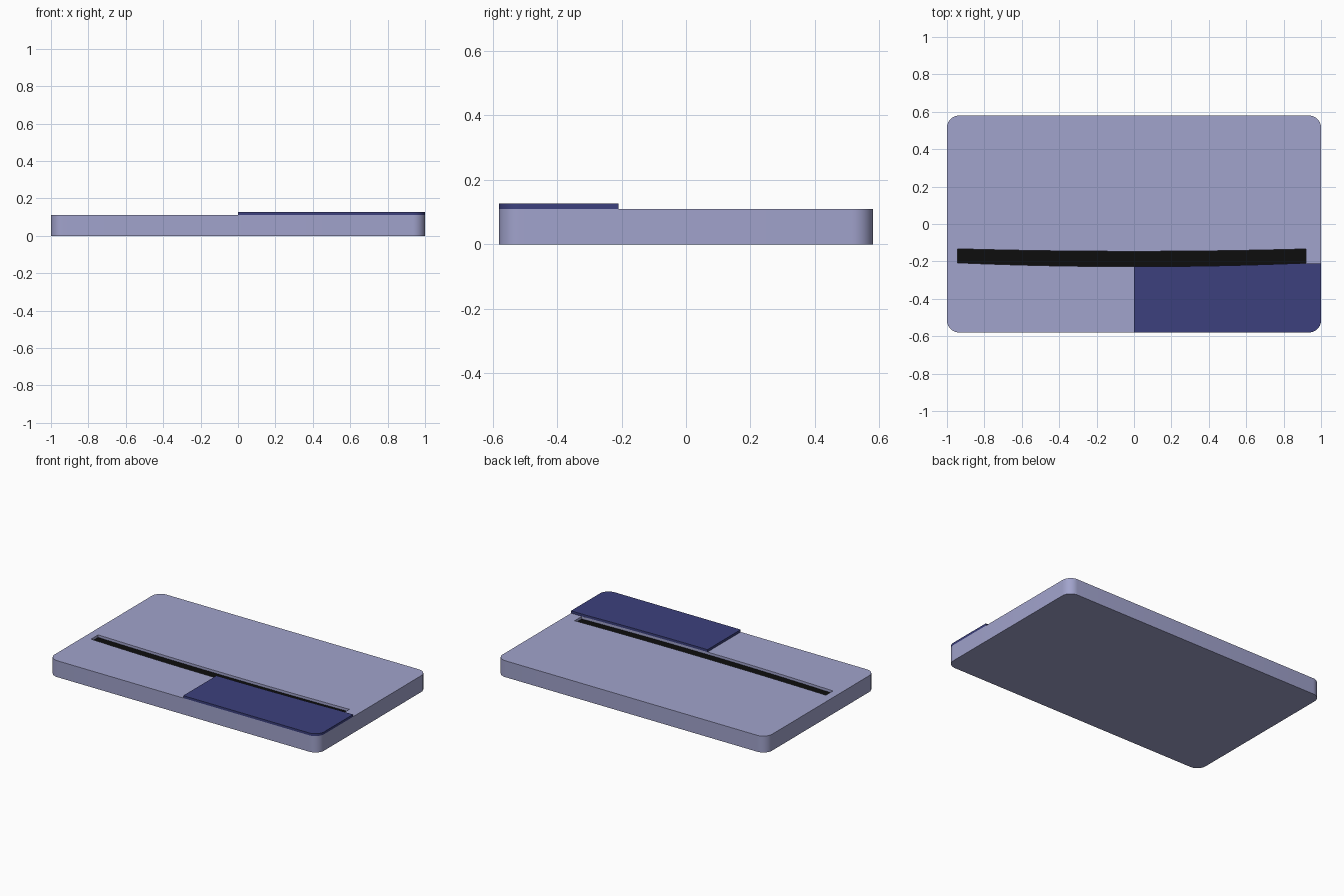
import bpy, bmesh, math

if "Cube" in bpy.data.objects:
    bpy.data.objects.remove(bpy.data.objects["Cube"], do_unlink=True)


def material(name, rgb):
    mat = bpy.data.materials.new(name)
    mat.use_nodes = True
    mat.diffuse_color = (*rgb, 1)
    mat.node_tree.nodes["Principled BSDF"].inputs["Base Color"].default_value = (*rgb, 1)
    return mat


lavender = material("lavender", (0.356, 0.366, 0.604))
navy = material("navy", (0.045, 0.051, 0.205))
black = material("black", (0.004, 0.004, 0.004))

HALF_X, HALF_Y, RADIUS = 1.0, 0.58, 0.065
TOP, PLATE_TOP, SLOT_FLOOR = 0.11, 0.126, 0.09


def corner(sx, sy, steps=10):
    """Points of a rounded outer corner, counter-clockwise."""
    start = {(1, 1): 0, (-1, 1): 90, (-1, -1): 180, (1, -1): 270}[(sx, sy)]
    cx, cy = sx * (HALF_X - RADIUS), sy * (HALF_Y - RADIUS)
    angles = [math.radians(start + 90 * i / steps) for i in range(steps + 1)]
    return [(cx + RADIUS * math.cos(a), cy + RADIUS * math.sin(a)) for a in angles]


def prism(name, outline, z0, z1, mat):
    """Extrude a flat outline between two heights."""
    bm = bmesh.new()
    face = bm.faces.new([bm.verts.new((x, y, z0)) for x, y in outline])
    new = bmesh.ops.extrude_face_region(bm, geom=[face])["geom"]
    verts = [v for v in new if isinstance(v, bmesh.types.BMVert)]
    bmesh.ops.translate(bm, verts=verts, vec=(0, 0, z1 - z0))
    bmesh.ops.recalc_face_normals(bm, faces=bm.faces)
    mesh = bpy.data.meshes.new(name)
    bm.to_mesh(mesh)
    bm.free()
    mesh.materials.append(mat)
    obj = bpy.data.objects.new(name, mesh)
    bpy.context.collection.objects.link(obj)
    return obj


def slot_edge(y_end, sag, steps=32):
    """Gently bowed long edge of the slot, left to right."""
    x0, x1 = -0.945, 0.92
    xs = [x0 + (x1 - x0) * i / steps for i in range(steps + 1)]
    return [(x, y_end - sag * (1 - x * x / 0.87)) for x in xs]


# Base slab, corner plate and the curved slot
base = prism("base", corner(1, 1) + corner(-1, 1) + corner(-1, -1) + corner(1, -1),
             0, TOP, lavender)
plate = prism("corner_plate", [(0, -HALF_Y)] + corner(1, -1) + [(1, -0.21), (0, -0.21)],
              TOP, PLATE_TOP, navy)
slot = slot_edge(-0.208, 0.02) + slot_edge(-0.133, 0.013)[::-1]
cutter = prism("slot_cutter", slot, SLOT_FLOOR, 0.2, lavender)
cutter.hide_render = True

# Cut the slot, then drop the cutter
for obj in (base, plate):
    mod = obj.modifiers.new("slot", "BOOLEAN")
    mod.operation = "DIFFERENCE"
    mod.solver = "EXACT"
    mod.object = cutter
    bpy.context.view_layer.objects.active = obj
    bpy.ops.object.modifier_apply(modifier=mod.name)
bpy.data.objects.remove(cutter, do_unlink=True)

# Black lining on the slot floor
prism("slot_floor", slot, SLOT_FLOOR - 0.002, SLOT_FLOOR + 0.003, black)

# Smooth rounded corners, sharp rims
bpy.ops.object.select_all(action="DESELECT")
for obj in (base, plate):
    obj.select_set(True)
bpy.context.view_layer.objects.active = base
bpy.ops.object.shade_smooth_by_angle(angle=math.radians(30))
